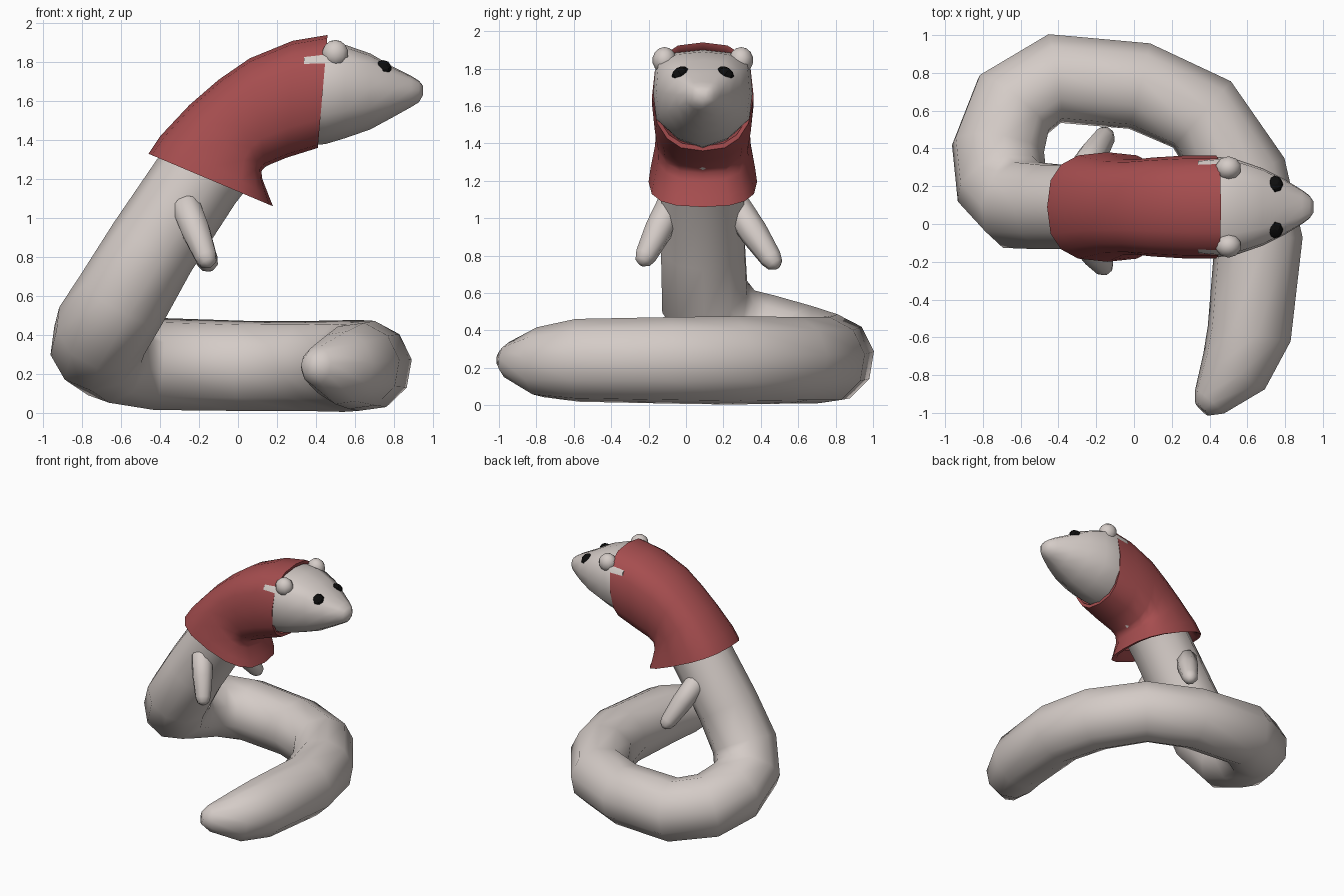
import bpy, bmesh, math
from mathutils import Vector

cube = bpy.data.objects.get("Cube")
if cube:
    bpy.data.objects.remove(cube, do_unlink=True)

MID = 0.09  # y of the head and neck symmetry plane


def material(name, rgb):
    m = bpy.data.materials.new(name)
    m.use_nodes = True
    m.diffuse_color = (*rgb, 1)
    bsdf = m.node_tree.nodes["Principled BSDF"]
    bsdf.inputs["Base Color"].default_value = (*rgb, 1)
    bsdf.inputs["Roughness"].default_value = 0.8
    return m


fur = material("pale warm grey", (0.66, 0.60, 0.57))
wool = material("brick red", (0.38, 0.075, 0.078))
black = material("black", (0.004, 0.004, 0.004))


def finish(bm, name, mat, angle=60):
    bmesh.ops.recalc_face_normals(bm, faces=bm.faces)
    mesh = bpy.data.meshes.new(name)
    bm.to_mesh(mesh)
    bm.free()
    mesh.materials.append(mat)
    ob = bpy.data.objects.new(name, mesh)
    bpy.context.collection.objects.link(ob)
    bpy.ops.object.select_all(action="DESELECT")
    ob.select_set(True)
    bpy.context.view_layer.objects.active = ob
    bpy.ops.object.shade_smooth_by_angle(angle=math.radians(angle))
    return ob


def loft(name, rings, mat, caps=True, angle=60):
    """Skin a list of equal-length point rings."""
    bm = bmesh.new()
    rows = [[bm.verts.new(p) for p in ring] for ring in rings]
    n = len(rows[0])
    for a, b in zip(rows, rows[1:]):
        for i in range(n):
            j = (i + 1) % n
            bm.faces.new((a[i], a[j], b[j], b[i]))
    if caps:
        bm.faces.new(rows[0])
        bm.faces.new(rows[-1])
    return finish(bm, name, mat, angle)


def tube(name, path, mat, sides=10):
    """Round tube through (x, y, z, radius) points."""
    pts = [Vector(p[:3]) for p in path]
    rings, side, last = [], Vector((0, 1, 0)), None
    for i, p in enumerate(pts):
        t = (pts[min(i + 1, len(pts) - 1)] - pts[max(i - 1, 0)]).normalized()
        if last:
            side = last.rotation_difference(t) @ side
        side = (side - t * side.dot(t)).normalized()
        up, last = t.cross(side), t
        rings.append([p + path[i][3] * (side * math.cos(a) + up * math.sin(a))
                      for a in (math.tau * (k + 0.5) / sides for k in range(sides))])
    return loft(name, rings, mat)


# Coiled body, from the neck down and around to the tail
tube("coiled_body", [
    (0.30, MID, 1.62, 0.22), (-0.02, MID, 1.43, 0.23), (-0.20, MID, 1.21, 0.23),
    (-0.44, MID, 0.85, 0.235), (-0.60, 0.10, 0.58, 0.245), (-0.70, 0.21, 0.42, 0.25),
    (-0.72, 0.40, 0.35, 0.25), (-0.64, 0.63, 0.29, 0.245), (-0.42, 0.77, 0.25, 0.24),
    (0.03, 0.73, 0.24, 0.235), (0.36, 0.58, 0.24, 0.235), (0.58, 0.25, 0.24, 0.24),
    (0.66, -0.08, 0.24, 0.235), (0.61, -0.58, 0.24, 0.225), (0.53, -0.78, 0.23, 0.19),
    (0.40, -0.94, 0.24, 0.10), (0.36, -0.98, 0.25, 0.05)], fur)

# Head: flat crown, narrow chin, rounded nose
half = [(0, 1), (0.55, 0.94), (0.95, 0.72), (1, 0.1), (0.94, -0.42), (0.5, -0.82)]
shield = half + [(0, -1)] + [(-y, z) for y, z in reversed(half[1:])]
head = [  # x, top, bottom, half width
    (0.34, 1.89, 1.37, 0.255), (0.45, 1.90, 1.38, 0.265), (0.55, 1.89, 1.41, 0.25),
    (0.68, 1.845, 1.455, 0.205), (0.80, 1.775, 1.52, 0.145), (0.89, 1.73, 1.57, 0.09),
    (0.93, 1.705, 1.595, 0.06), (0.95, 1.68, 1.63, 0.03)]
loft("head", [[(x, MID + w * y, (top + low) / 2 + (top - low) / 2 * z) for y, z in shield]
              for x, top, low, w in head], fur)


def ball(name, centre, scale, mat, rot=0.0, seg=10, rings=7, angle=60):
    bm = bmesh.new()
    bmesh.ops.create_uvsphere(bm, u_segments=seg, v_segments=rings, radius=1)
    ob = finish(bm, name, mat, angle)
    ob.location, ob.scale, ob.rotation_euler = centre, scale, (rot, 0, 0)
    return ob


# Ears and eyes
for label, s in (("left", 1), ("right", -1)):
    ball(label + "_ear", (0.50, MID + s * 0.205, 1.845), (0.07, 0.065, 0.07), fur)
    ball(label + "_eye", (0.745, MID + s * 0.12, 1.77), (0.045, 0.05, 0.038), black,
         rot=s * -0.6, seg=8, rings=6, angle=20)

# Arms
for label, shoulder, hand in (("left", (-0.28, 0.27, 1.06), (-0.16, 0.455, 0.785)),
                              ("right", (-0.27, -0.08, 1.07), (-0.165, -0.215, 0.80))):
    a, b = Vector(shoulder), Vector(hand)
    stations = [(-0.12, 0.04), (0, 0.08), (0.5, 0.078), (1, 0.06), (1.12, 0.045), (1.18, 0.018)]
    tube(label + "_arm", [(*a.lerp(b, f), r) for f, r in stations], fur, sides=8)

# Knitted top: squared rings from collar to flared hem, folded inside at both ends
sweater = [  # back x, back z, chest x, chest z, half width
    (0.36, 1.88, 0.34, 1.40, 0.24), (0.45, 1.91, 0.41, 1.385, 0.255),
    (0.46, 1.94, 0.41, 1.36, 0.272), (0.28, 1.91, 0.25, 1.31, 0.272),
    (0.06, 1.82, 0.14, 1.265, 0.262), (-0.10, 1.71, 0.12, 1.24, 0.252),
    (-0.25, 1.58, 0.125, 1.20, 0.255), (-0.40, 1.42, 0.16, 1.11, 0.28),
    (-0.46, 1.33, 0.18, 1.06, 0.29), (-0.43, 1.335, 0.14, 1.08, 0.262),
    (-0.36, 1.39, 0.08, 1.17, 0.235)]
COUNT = 16


def squared(v):
    return math.copysign(abs(v) ** 0.75, v)


rings = []
for bx, bz, cx, cz, w in sweater:
    back, chest = Vector((bx, MID, bz)), Vector((cx, MID, cz))
    ring = []
    for k in range(COUNT):
        a = math.tau * k / COUNT
        p = back.lerp(chest, 0.5 - 0.5 * squared(math.cos(a)))
        taper = 1 if bx < 0.3 else 1 - 0.12 * max(0, -math.cos(a))
        ring.append(p + Vector((0, w * taper * squared(math.sin(a)), 0)))
    rings.append(ring)
loft("knitted_top", rings, wool, caps=False, angle=70)
